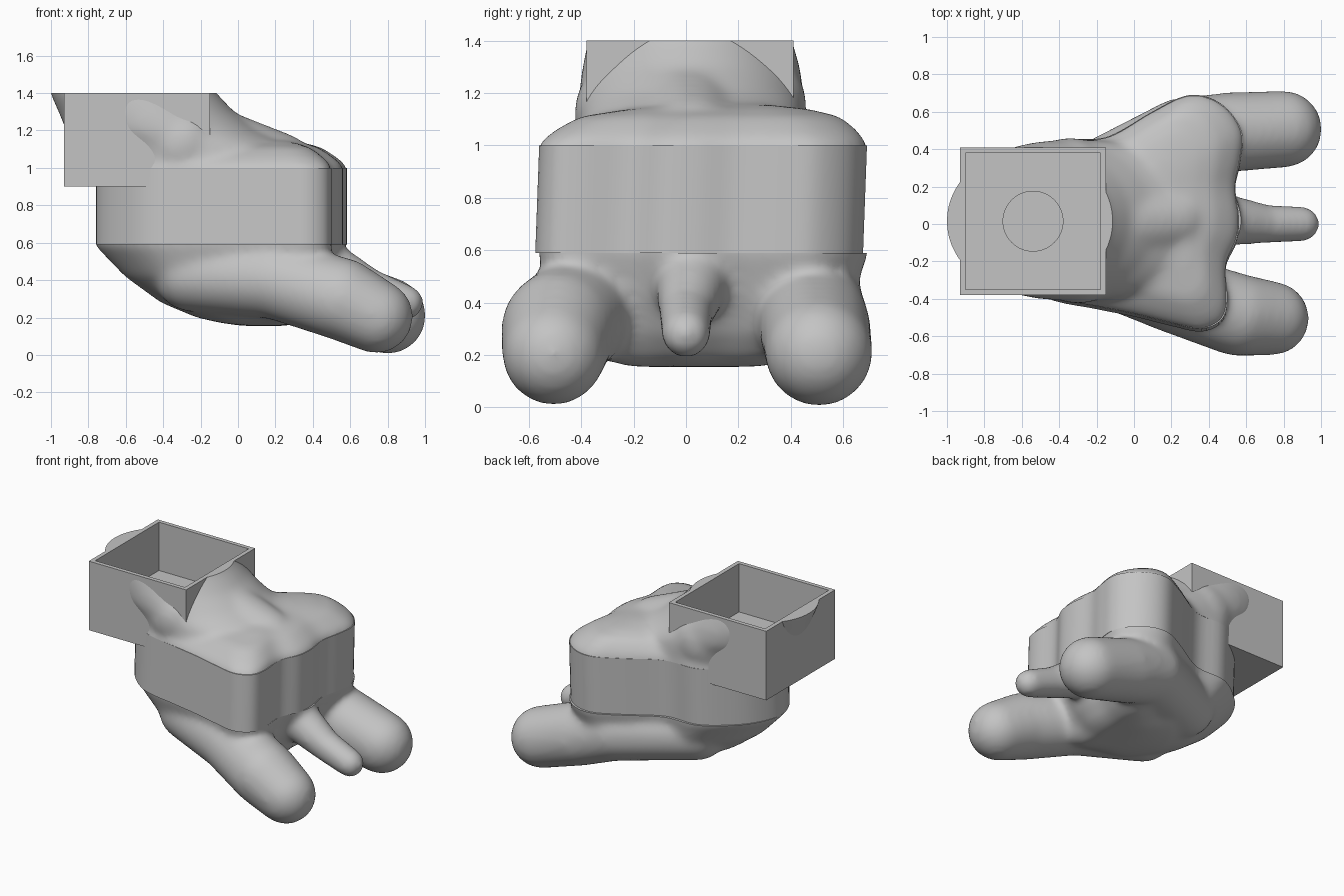
import bpy, bmesh, math
from mathutils import Vector

old = bpy.data.objects.get("Cube")
if old:
    bpy.data.objects.remove(old, do_unlink=True)

grey = bpy.data.materials.new("plain grey")
grey.use_nodes = True
COLOR = (0.55, 0.55, 0.55, 1)
grey.diffuse_color = COLOR
grey.node_tree.nodes["Principled BSDF"].inputs["Base Color"].default_value = COLOR


def spline(points, steps=5):
    """Closed smooth curve through the points."""
    out, n = [], len(points)
    for i in range(n):
        a, b, c, d = (Vector(points[(i + k) % n]) for k in (-1, 0, 1, 2))
        for s in range(steps):
            t = s / steps
            out.append(0.5 * (2 * b + (c - a) * t + (2 * a - 5 * b + 4 * c - d) * t ** 2
                              + (3 * b - a - 3 * c + d) * t ** 3))
    return out


def scaled(outline, center, sx, sy, z):
    cx, cy = center
    return [(cx + (p.x - cx) * sx, cy + (p.y - cy) * sy, z) for p in outline]


def ellipse(cx, cy, rx, ry, z, n=64):
    return [(cx + rx * math.cos(2 * math.pi * i / n),
             cy + ry * math.sin(2 * math.pi * i / n), z) for i in range(n)]


def loft(bm, rings):
    """Skin a stack of rings and close both ends."""
    rows = [[bm.verts.new(p) for p in ring] for ring in rings]
    n = len(rows[0])
    for low, high in zip(rows, rows[1:]):
        for i in range(n):
            j = (i + 1) % n
            bm.faces.new((low[i], low[j], high[j], high[i]))
    bm.faces.new(rows[0][::-1])
    bm.faces.new(rows[-1])


def limb(bm, *balls):
    """Soft limb: hulls over each neighbouring pair of balls (x, y, z, radius)."""
    for pair in zip(balls, balls[1:]):
        part = bmesh.new()
        for x, y, z, r in pair:
            made = bmesh.ops.create_icosphere(part, subdivisions=3, radius=r)
            bmesh.ops.translate(part, verts=made["verts"], vec=(x, y, z))
        hull = bmesh.ops.convex_hull(part, input=part.verts[:])
        inner = set(hull["geom_interior"]) | {v for v in part.verts if not v.link_faces}
        bmesh.ops.delete(part, geom=[v for v in inner if isinstance(v, bmesh.types.BMVert)],
                         context="VERTS")
        temp = bpy.data.meshes.new("limb")
        part.to_mesh(temp)
        part.free()
        bm.from_mesh(temp)
        bpy.data.meshes.remove(temp)


def finish(name, bm):
    bmesh.ops.recalc_face_normals(bm, faces=bm.faces[:])
    mesh = bpy.data.meshes.new(name)
    bm.to_mesh(mesh)
    bm.free()
    obj = bpy.data.objects.new(name, mesh)
    bpy.context.collection.objects.link(obj)
    mesh.materials.append(grey)
    return obj


def bake(obj):
    graph = bpy.context.evaluated_depsgraph_get()
    mesh = bpy.data.meshes.new_from_object(obj.evaluated_get(graph))
    obj.modifiers.clear()
    obj.data = mesh


def melt(obj, rounds):
    """Fuse overlapping pieces into one soft surface."""
    mod = obj.modifiers.new("fuse", "REMESH")
    mod.mode = "VOXEL"
    mod.voxel_size = 0.018
    mod = obj.modifiers.new("soften", "SMOOTH")
    mod.factor, mod.iterations = 0.5, rounds
    bake(obj)


def trim(obj, z, up):
    """Slice flat at height z, removing what lies above or below."""
    bm = bmesh.new()
    bm.from_mesh(obj.data)
    cut = bmesh.ops.bisect_plane(bm, geom=bm.verts[:] + bm.edges[:] + bm.faces[:],
                                 plane_co=(0, 0, z), plane_no=(0, 0, 1),
                                 clear_outer=up, clear_inner=not up)
    edges = [e for e in cut["geom_cut"] if isinstance(e, bmesh.types.BMEdge)]
    bmesh.ops.holes_fill(bm, edges=edges, sides=0)
    bm.to_mesh(obj.data)
    bm.free()


def block(name, low, high):
    bm = bmesh.new()
    loft(bm, [[(low[0], low[1], z), (high[0], low[1], z),
               (high[0], high[1], z), (low[0], high[1], z)] for z in (low[2], high[2])])
    return finish(name, bm)


def subtract(obj, cutter):
    mod = obj.modifiers.new("cut", "BOOLEAN")
    mod.operation, mod.solver, mod.object = "DIFFERENCE", "EXACT", cutter
    bake(obj)
    bpy.data.objects.remove(cutter, do_unlink=True)


# Plan outline shared by the middle band and both body halves
outline = spline([(-.76, 0), (-.68, -.2), (-.48, -.375), (-.2, -.44), (0, -.48), (.2, -.53),
                  (.36, -.56), (.47, -.51), (.5, -.4), (.49, -.22), (.55, -.08), (.56, .05),
                  (.54, .2), (.57, .35), (.575, .5), (.47, .64), (.3, .69), (.1, .6),
                  (-.15, .46), (-.38, .45), (-.55, .35), (-.69, .2)])

# Straight-walled middle band
bm = bmesh.new()
loft(bm, [[(p.x, p.y - 0.015, 0.59) for p in outline], [(p.x, p.y, 1.0) for p in outline]])
band = finish("middle_band", bm)

# Lower body: broad belly running into two legs and a tail
bm = bmesh.new()
loft(bm, [scaled(outline, (.2, .02), sx, sy, z) for z, sx, sy in
          ((.155, .18, .4), (.17, .3, .52), (.2, .44, .64), (.28, .64, .78),
           (.42, .84, .92), (.59, 1.01, 1.01), (.72, 1.01, 1.01))])
limb(bm, (-.25, -.2, .43, .2), (.2, -.37, .4, .21), (.55, -.485, .3, .222),
     (.74, -.505, .205, .198))
limb(bm, (-.25, .22, .43, .2), (.25, .46, .4, .215), (.5, .49, .31, .215),
     (.8, .507, .21, .207))
limb(bm, (.42, .03, .5, .15), (.7, .0, .36, .105), (.9, 0, .28, .095))
lower = finish("lower_body", bm)
melt(lower, 26)
trim(lower, 0.59, True)

# Upper body: sloping shoulders, side bulges and a wide neck
bm = bmesh.new()
loft(bm, [scaled(outline, (.1, .2), sx, sy, z) for z, sx, sy in
          ((.85, 1.01, 1.01), (1, 1.01, 1.01), (1.03, .96, .97), (1.06, .88, .92),
           (1.11, .72, .8), (1.14, .48, .54), (1.155, .22, .24))])
loft(bm, [ellipse(*r) for r in
          ((-.2, .02, .56, .42, .9), (-.2, .02, .58, .43, 1.02), (-.27, .02, .57, .43, 1.12),
           (-.4, .02, .52, .43, 1.2), (-.49, .02, .47, .415, 1.3),
           (-.56, .015, .445, .39, 1.4), (-.6, .015, .42, .36, 1.5))])
limb(bm, (-.3, -.2, 1.12, .23), (-.34, .22, 1.14, .245))
limb(bm, (-.2, 0, 1.1, .25), (.22, .03, 1.0, .19))
upper = finish("upper_body", bm)
melt(upper, 28)
trim(upper, 1.0, False)
trim(upper, 1.4, True)
subtract(upper, block("cutter", (-.905, -.355, 1.005), (-.175, .385, 1.6)))

# Open square box with a shallow round recess in its floor
box = block("open_box", (-.93, -.38, .9), (-.15, .41, 1.4))
subtract(box, block("cutter", (-.9, -.35, 1.05), (-.18, .38, 1.6)))
bm = bmesh.new()
loft(bm, [ellipse(-.54, .015, .16, .16, z) for z in (1.01, 1.3)])
subtract(box, finish("cutter", bm))

# Smooth shading with crisp cut edges
for obj in (band, lower, upper, box):
    bpy.ops.object.select_all(action="DESELECT")
    obj.select_set(True)
    bpy.context.view_layer.objects.active = obj
    bpy.ops.object.shade_smooth_by_angle(angle=math.radians(35))
